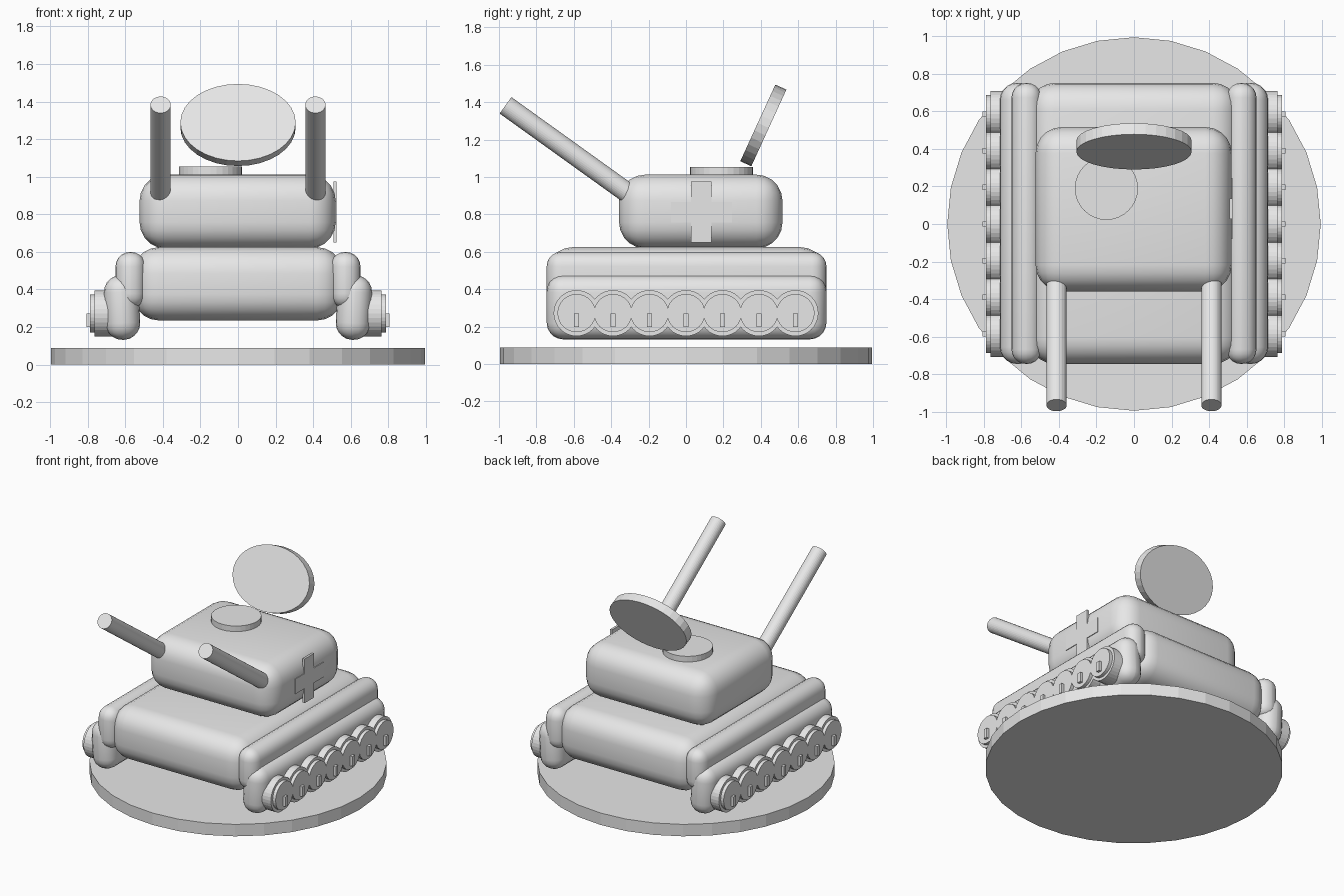
import bpy, bmesh, math
from mathutils import Vector, Matrix

if "Cube" in bpy.data.objects:
    bpy.data.objects.remove(bpy.data.objects["Cube"], do_unlink=True)

grey = bpy.data.materials.new("plain_grey")
grey.use_nodes = True
grey.diffuse_color = (0.8, 0.8, 0.8, 1)
grey.node_tree.nodes["Principled BSDF"].inputs["Base Color"].default_value = (0.8, 0.8, 0.8, 1)


def finish(name, bm, matrix=Matrix(), smooth=False):
    """Turn a bmesh into a named grey object."""
    bmesh.ops.recalc_face_normals(bm, faces=bm.faces)
    for face in bm.faces:
        face.smooth = smooth
    mesh = bpy.data.meshes.new(name)
    bm.to_mesh(mesh)
    bm.free()
    mesh.materials.append(grey)
    obj = bpy.data.objects.new(name, mesh)
    obj.matrix_world = matrix
    bpy.context.collection.objects.link(obj)
    return obj


def box(name, centre, size, radius=0, lean=0):
    bm = bmesh.new()
    bmesh.ops.create_cube(bm, size=1)
    bmesh.ops.scale(bm, vec=size, verts=bm.verts)
    if radius:
        bmesh.ops.bevel(bm, geom=bm.edges[:], offset=radius, segments=5,
                        profile=0.5, affect='EDGES')
    matrix = Matrix.Translation(centre) @ Matrix.Rotation(lean, 4, 'Y')
    return finish(name, bm, matrix, smooth=radius > 0)


def rod(name, start, end, radius, squash=1):
    """Flat-sided cylinder between two points, optionally oval."""
    start, end = Vector(start), Vector(end)
    axis = end - start
    bm = bmesh.new()
    bmesh.ops.create_cone(bm, cap_ends=True, segments=32, radius1=radius,
                          radius2=radius, depth=axis.length)
    bmesh.ops.scale(bm, vec=(1, squash, 1), verts=bm.verts)
    # Axes lie in the YZ plane or along X
    if abs(axis.x) > 0.001:
        turn = Matrix.Rotation(math.pi / 2, 4, 'Y')
    else:
        turn = Matrix.Rotation(math.atan2(-axis.y, axis.z), 4, 'X')
    return finish(name, bm, Matrix.Translation((start + end) / 2) @ turn)


# Ground disc
rod("base_disc", (0, 0, 0), (0, 0, 0.088), 0.994)

# Hull and turret
box("hull", (0, 0.003, 0.43), (1.12, 1.496, 0.39), 0.14)
box("turret", (-0.002, 0.079, 0.815), (1.044, 0.874, 0.395), 0.14)
rod("hatch", (-0.147, 0.19, 1.0), (-0.147, 0.19, 1.054), 0.168)

# Tilted oval dish
rod("dish", (0, 0.443, 1.262), (0, 0.384, 1.289), 0.307, squash=0.734)

for side, label in ((1, "left"), (-1, "right")):
    # Track guards, tracks and guns
    box(label + "_track_guard", (side * 0.572, 0.003, 0.45), (0.16, 1.496, 0.3), 0.078)
    box(label + "_track", (side * 0.617, 0.003, 0.304), (0.185, 1.496, 0.345), 0.09,
        lean=side * 0.05)
    rod(label + "_gun", (side * 0.412, -0.313, 0.915), (side * 0.412, -0.965, 1.383), 0.054)

    # Wheels with hub caps and lugs
    for i in range(7):
        y = (i - 3) * 0.195
        name = f"{label}_wheel_{i + 1}"
        rod(name, (side * 0.64, y, 0.272), (side * 0.764, y, 0.272), 0.123)
        rod(name + "_cap", (side * 0.7, y, 0.272), (side * 0.788, y, 0.272), 0.102)
        box(name + "_lug", (side * 0.785, y, 0.235), (0.045, 0.028, 0.072))

# Cross-shaped plate on the left of the turret
arm, half = 0.163, 0.055
bm = bmesh.new()
outline = []
for quarter in range(4):
    turn = Matrix.Rotation(quarter * math.pi / 2, 3, 'X')
    for y, z in ((arm, -half), (arm, half), (half, half)):
        outline.append(bm.verts.new(turn @ Vector((0, y, z))))
front = bm.faces.new(outline)
extruded = bmesh.ops.extrude_face_region(bm, geom=[front])
bmesh.ops.translate(bm, vec=(0.016, 0, 0),
                    verts=[v for v in extruded["geom"] if isinstance(v, bmesh.types.BMVert)])
finish("turret_cross", bm, Matrix.Translation((0.509, 0.082, 0.812)))
